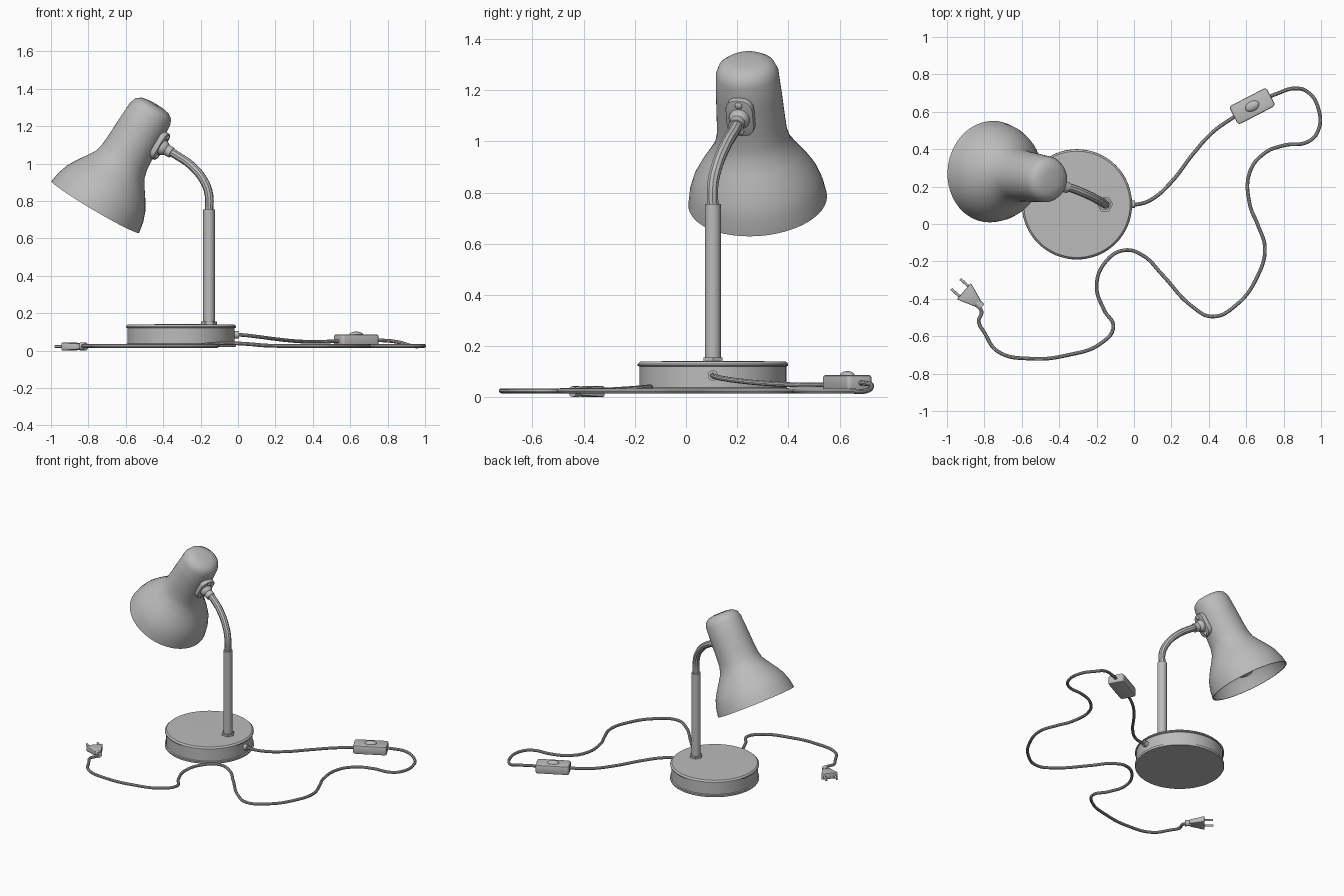
import bpy, bmesh
from math import radians, exp, pi
from mathutils import Vector, Matrix

if "Cube" in bpy.data.objects:
    bpy.data.objects.remove(bpy.data.objects["Cube"], do_unlink=True)

grey = bpy.data.materials.new("plain grey")
grey.use_nodes = True
COLOR = (0.5, 0.5, 0.5, 1)
grey.diffuse_color = COLOR
grey.node_tree.nodes["Principled BSDF"].inputs["Base Color"].default_value = COLOR


def finish(name, bm, matrix=Matrix()):
    """Turn a bmesh into a shaded, coloured object."""
    bmesh.ops.remove_doubles(bm, verts=bm.verts, dist=0.0001)
    bmesh.ops.recalc_face_normals(bm, faces=bm.faces)
    bm.transform(matrix)
    mesh = bpy.data.meshes.new(name)
    bm.to_mesh(mesh)
    bm.free()
    mesh.materials.append(grey)
    mesh.shade_smooth()
    mesh.set_sharp_from_angle(angle=radians(35))
    obj = bpy.data.objects.new(name, mesh)
    bpy.context.collection.objects.link(obj)
    return obj


def along(origin, direction):
    """Frame whose z axis points along a direction."""
    turn = Vector(direction).to_track_quat('Z', 'Y').to_matrix().to_4x4()
    return Matrix.Translation(origin) @ turn


def frame(origin, x, z):
    """Frame from an x axis and a z axis at right angles."""
    x, z = Vector(x).normalized(), Vector(z).normalized()
    turn = Matrix((x, z.cross(x), z)).transposed().to_4x4()
    return Matrix.Translation(origin) @ turn


def lathe(name, profile, matrix, sides=48):
    """Spin (radius, height) points about the local z axis."""
    bm = bmesh.new()
    verts = [bm.verts.new((r, 0, h)) for r, h in profile]
    edges = [bm.edges.new(pair) for pair in zip(verts, verts[1:])]
    bmesh.ops.spin(bm, geom=verts + edges, cent=(0, 0, 0), axis=(0, 0, 1),
                   angle=2 * pi, steps=sides)
    return finish(name, bm, matrix)


def rod(name, start, end, radius, sides=24):
    start, end = Vector(start), Vector(end)
    length = (end - start).length
    return lathe(name, [(0, 0), (radius, 0), (radius, length), (0, length)],
                 along(start, end - start), sides)


def ball(name, radius, matrix, stretch=(1, 1, 1)):
    bm = bmesh.new()
    bmesh.ops.create_uvsphere(bm, u_segments=24, v_segments=14, radius=radius)
    bmesh.ops.scale(bm, vec=stretch, verts=bm.verts)
    return finish(name, bm, matrix)


def box(name, size, matrix, corner=0.0, edge=0.006, taper=(1, 1)):
    """Rounded box; taper scales y and z at its low x end."""
    bm = bmesh.new()
    bmesh.ops.create_cube(bm, size=1)
    bmesh.ops.scale(bm, vec=size, verts=bm.verts)
    for v in bm.verts:
        if v.co.x < 0:
            v.co.y *= taper[0]
            v.co.z *= taper[1]
    if corner:
        upright = [e for e in bm.edges
                   if abs(e.verts[0].co.z - e.verts[1].co.z) > size[2] / 2]
        bmesh.ops.bevel(bm, geom=upright, offset=corner, segments=5,
                        profile=0.5, affect='EDGES')
    sharp = [e for e in bm.edges if e.calc_face_angle(0) > 0.6]
    bmesh.ops.bevel(bm, geom=sharp, offset=edge, segments=2,
                    profile=0.5, affect='EDGES')
    return finish(name, bm, matrix)


def tube(name, points, radius):
    """Smooth round tube through the points."""
    curve = bpy.data.curves.new(name, 'CURVE')
    curve.dimensions = '3D'
    curve.bevel_depth = radius
    curve.bevel_resolution = 3
    curve.use_fill_caps = True
    curve.resolution_u = 8
    spline = curve.splines.new('BEZIER')
    spline.bezier_points.add(len(points) - 1)
    for knot, co in zip(spline.bezier_points, points):
        knot.co = co
        knot.handle_left_type = knot.handle_right_type = 'AUTO'
    temp = bpy.data.objects.new(name + " path", curve)
    bpy.context.collection.objects.link(temp)
    bm = bmesh.new()
    graph = bpy.context.evaluated_depsgraph_get()
    mesh = temp.evaluated_get(graph).to_mesh()
    bm.from_mesh(mesh)
    bpy.data.objects.remove(temp, do_unlink=True)
    return finish(name, bm)


# Round base with a bottom flange and a rounded top edge
base_at = Vector((-0.305, 0.105, 0))
lathe("base", [(0, .02), (.292, .02), (.295, .025), (.295, .035), (.287, .038),
               (.287, .12), (.294, .123), (.294, .13), (.284, .14), (0, .142)],
      Matrix.Translation(base_at), 64)

# Upright post with hexagonal nut
post = Vector((-0.155, 0.105, 0))
up = Vector((0, 0, 1))
rod("post_nut", post + up * .135, post + up * .155, .043, 6)
rod("post", post + up * .14, post + up * .755, .031)

# Bent neck
tube("neck", [post + up * .74, post + up * .83, (-.178, .12, .9), (-.245, .155, .985),
              (-.33, .19, 1.045), (-.40, .21, 1.085)], .023)

# Lampshade: one hollow turned shell
rim = Vector((-.763, .28, .768))
top = Vector((-.44, .235, 1.315))
axis = (top - rim).normalized()
shade_frame = along(rim, axis)
outer = [(0, .638), (.05, .637), (.085, .63), (.11, .612), (.123, .58), (.129, .48),
         (.134, .37), (.138, .31), (.15, .262), (.18, .215), (.214, .165),
         (.243, .115), (.262, .06), (.272, 0)]
inner = [(max(r - .008, 0), min(h, .628)) for r, h in reversed(outer)]
lathe("lampshade", outer + inner, shade_frame, 48)

# Bulb and its socket
lathe("bulb", [(0, .035), (.04, .045), (.068, .072), (.08, .11), (.072, .15),
               (.05, .195), (.036, .24), (.036, .3), (0, .3)], shade_frame, 32)
lathe("bulb_socket", [(0, .28), (.055, .28), (.055, .45), (.07, .46), (.07, .63),
                      (0, .63)], shade_frame, 32)

# Joint plate, its screws and the swivel
mount = Vector((-.41, .21, 1.09))
hub = rim + axis * (mount - rim).dot(axis)
out = (mount - hub).normalized()
box("joint_plate", (.16, .11, .03), frame(hub + out * .134, axis, out), .045, .004)
for side in (-1, 1):
    spot = hub + axis * side * .058 + out * .14
    ball("joint_screw", .015, along(spot + out * .008, out), (1, 1, .7))
ball("joint_ball", .042, along(hub + out * .15, out))
rod("neck_collar", hub + out * .15, (-.355, .195, 1.058), .03)

# Cord from base to switch
inlet = Vector((-.025, .105, .085))
rod("cord_inlet", inlet, inlet + Vector((.03, 0, 0)), .02)
tube("switch_cord", [inlet, (.03, .107, .083), (.1, .135, .075), (.2, .225, .062),
                     (.32, .38, .05), (.42, .49, .047), (.56, .59, .052)], .01)

# Inline switch with rocker
run = Vector((.89, .46, 0))
middle = Vector((.632, .63, .055))
box("switch_body", (.225, .11, .062), frame(middle, run, up), .018, .008)
ball("switch_rocker", .04, frame(middle + up * .03, run, up), (1, .65, .42))

# Long cord lying in loops on the floor
path = [(.93, .705), (.985, .62), (.985, .5), (.93, .44), (.8, .42), (.7, .38),
        (.62, .28), (.62, .1), (.66, 0), (.7, -.13), (.66, -.28), (.55, -.43),
        (.42, -.495), (.31, -.44), (.15, -.27), (.05, -.17), (-.05, -.14),
        (-.15, -.2), (-.2, -.33), (-.16, -.46), (-.11, -.55), (-.18, -.64),
        (-.35, -.7), (-.55, -.72), (-.73, -.68), (-.8, -.58), (-.83, -.52),
        (-.815, -.47), (-.84, -.43)]
lift = lambda x, y: .025 + .015 * exp(-((x + .05) ** 2 + (y + .14) ** 2) / .03)
tube("long_cord", [(.7, .67, .055), (.76, .695, .055), (.86, .725, .045)]
     + [(x, y, lift(x, y)) for x, y in path], .01)

# Two-pin plug
aim = Vector((-.75, .66, 0)).normalized()
across = up.cross(aim)
plug = Vector((-.872, -.392, .022))
box("plug_body", (.1, .115, .044), frame(plug, aim, up), 0, .006, (.4, .7))
rod("plug_collar", plug - aim * .078, plug - aim * .04, .021, 16)
for side in (-1, 1):
    foot = plug + across * side * .036
    rod("plug_pin", foot + aim * .04, foot + aim * .108, .007, 12)
